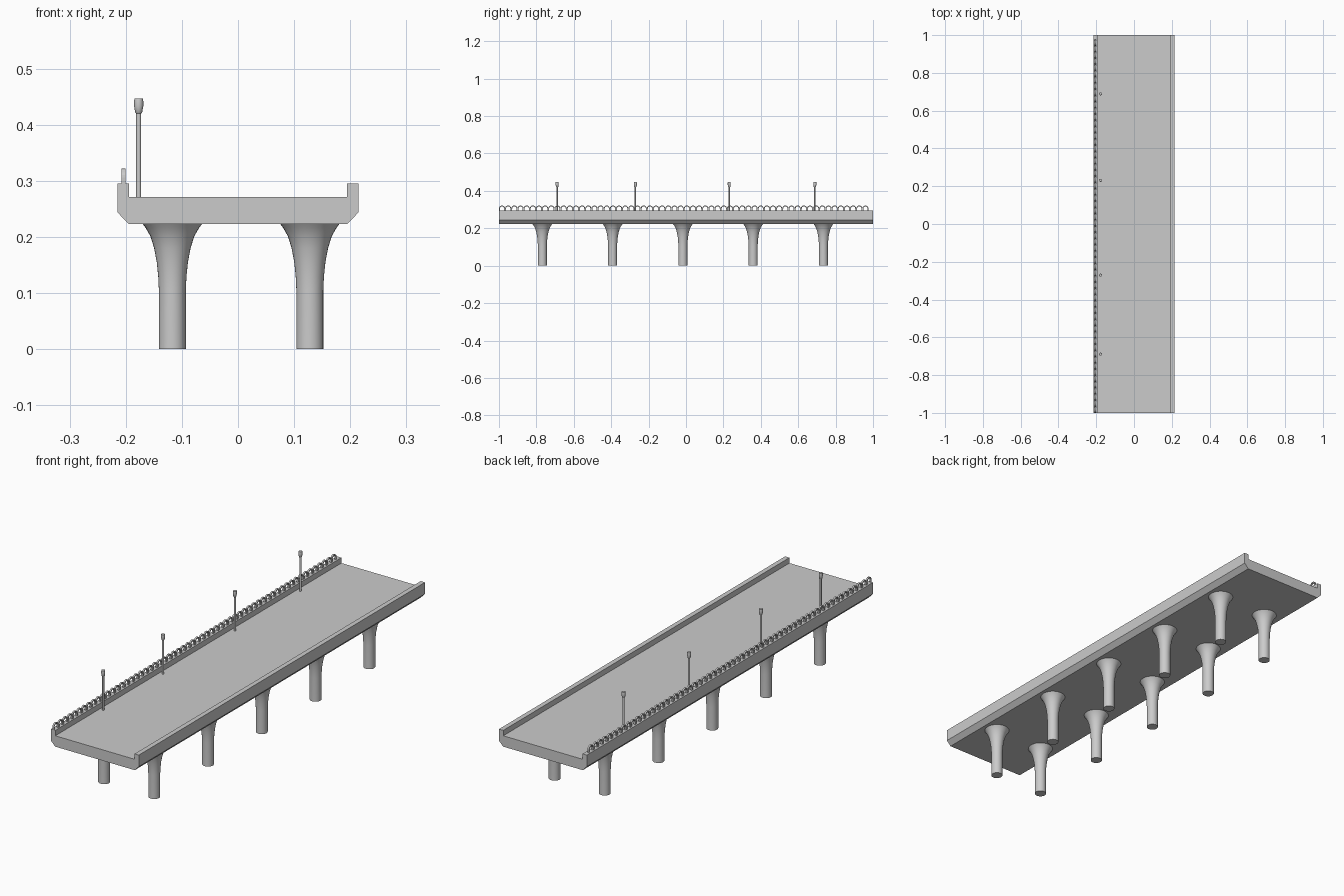
import bpy, bmesh, math

if "Cube" in bpy.data.objects:
    bpy.data.objects.remove(bpy.data.objects["Cube"])


def make_object(name, bm, smooth=False):
    bmesh.ops.recalc_face_normals(bm, faces=bm.faces)
    mesh = bpy.data.meshes.new(name)
    bm.to_mesh(mesh)
    bm.free()
    ob = bpy.data.objects.new(name, mesh)
    bpy.context.collection.objects.link(ob)
    if smooth:
        bpy.ops.object.select_all(action='DESELECT')
        ob.select_set(True)
        bpy.context.view_layer.objects.active = ob
        bpy.ops.object.shade_smooth_by_angle(angle=math.radians(35))
    return ob


def lathe(name, profile, x, y, sides):
    bm = bmesh.new()
    rings = [[bm.verts.new((r * math.cos(2 * math.pi * i / sides),
                            r * math.sin(2 * math.pi * i / sides), z))
              for i in range(sides)] for r, z in profile]
    for a, b in zip(rings, rings[1:]):
        for i in range(sides):
            j = (i + 1) % sides
            bm.faces.new((a[i], a[j], b[j], b[i]))
    bm.faces.new(rings[0][::-1])
    bm.faces.new(rings[-1])
    ob = make_object(name, bm, True)
    ob.location = (x, y, 0)
    return ob


# Deck with parapets: half cross-section mirrored, extruded along y
half = [(0.195, 0.223), (0.215, 0.244), (0.215, 0.295), (0.194, 0.295), (0.194, 0.271)]
section = half + [(-x, z) for x, z in reversed(half)]
bm = bmesh.new()
face = bm.faces.new([bm.verts.new((x, -1, z)) for x, z in section])
ext = bmesh.ops.extrude_face_region(bm, geom=[face])
bmesh.ops.translate(bm, vec=(0, 2, 0),
                    verts=[v for v in ext["geom"] if isinstance(v, bmesh.types.BMVert)])
make_object("deck", bm)

# Flared columns in two rows
column = [(0.024, 0), (0.024, 0.105), (0.0252, 0.13), (0.0278, 0.155),
          (0.0325, 0.18), (0.039, 0.201), (0.0475, 0.216), (0.0535, 0.224)]
for x in (-0.117, 0.128):
    for i in range(5):
        lathe("column", column, x, -0.768 + 0.3757 * i, 32)

# Lamp posts along the left side
lamp = [(0.0045, 0.268), (0.0045, 0.42), (0.0062, 0.422),
        (0.0082, 0.433), (0.0082, 0.442), (0.0075, 0.447)]
for y in (-0.689, -0.271, 0.231, 0.689):
    lathe("lamp_post", lamp, -0.177, y, 16)

# Railing: one arched hoop repeated along the left parapet
pitch, count, thick = 1.976 / 60, 60, 0.005


def arch(r):
    pts = [(-r, 0.294)]
    pts += [(-r * math.cos(math.pi * k / 10),
             0.3055 + r * math.sin(math.pi * k / 10)) for k in range(11)]
    return pts + [(r, 0.294)]


bm = bmesh.new()
outline = arch(pitch / 2) + arch(pitch / 2 - thick)[::-1]
n = len(outline)
front, back = [[bm.verts.new((x, y - 1 + pitch / 2, z)) for y, z in outline]
               for x in (-0.208, -0.2005)]
for i in range(n // 2 - 1):
    for s in (front, back):
        bm.faces.new((s[i], s[i + 1], s[n - 2 - i], s[n - 1 - i]))
for i in range(n):
    j = (i + 1) % n
    bm.faces.new((front[i], front[j], back[j], back[i]))
rail = make_object("railing", bm)
arr = rail.modifiers.new("repeat", 'ARRAY')
arr.count = count
arr.use_relative_offset = False
arr.use_constant_offset = True
arr.constant_offset_displace = (0, pitch, 0)
